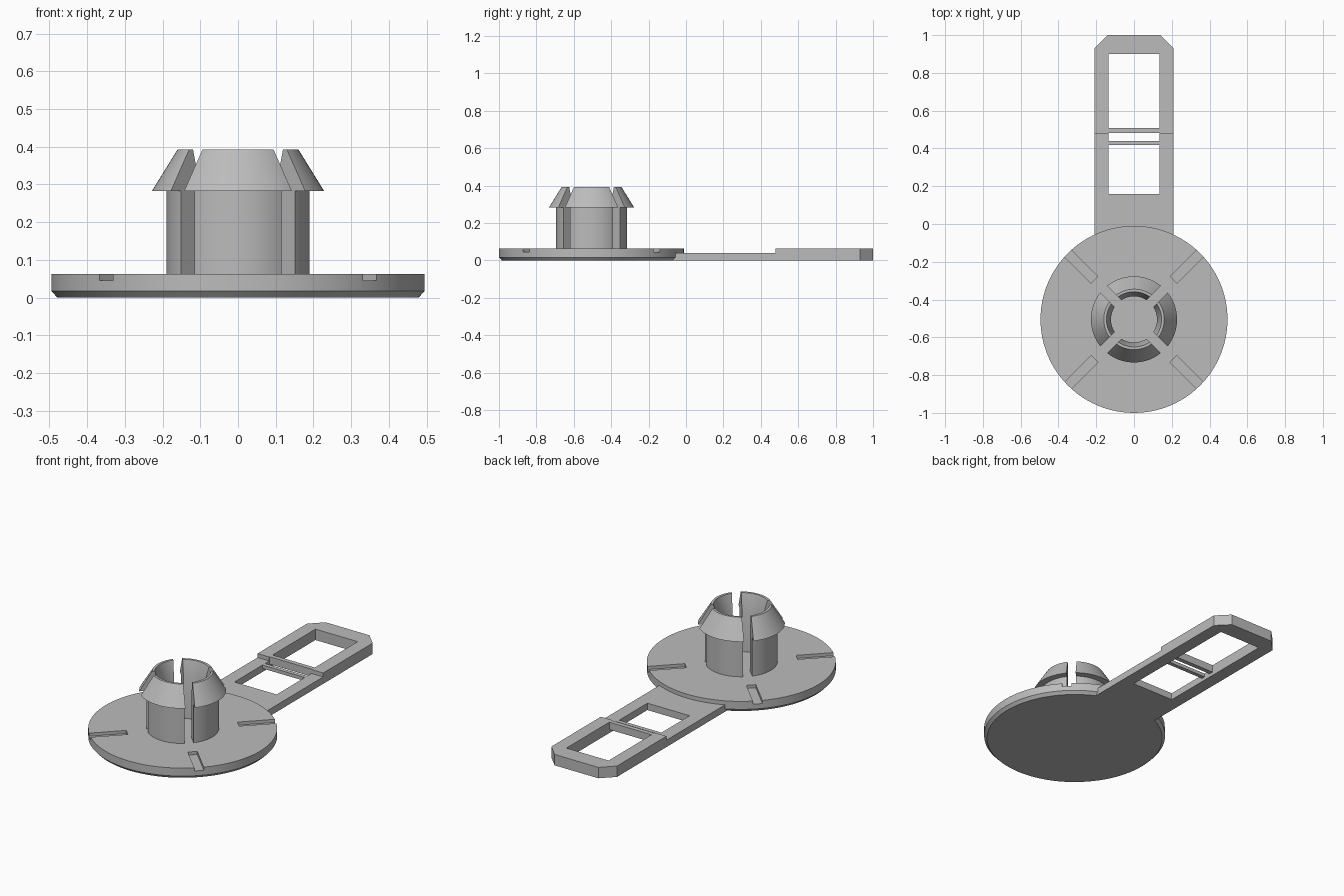
import bpy, bmesh, math
from mathutils import Matrix

cube = bpy.data.objects.get("Cube")
if cube:
    bpy.data.objects.remove(cube, do_unlink=True)

CY = -0.505      # centre of the round base
TOP = 0.063      # base thickness
STRAP = 0.04     # thin strap thickness
SLOT = 0.05      # width of slots and grooves

grey = bpy.data.materials.new("plain grey")
grey.use_nodes = True
grey.diffuse_color = (0.5, 0.5, 0.5, 1)
grey.node_tree.nodes["Principled BSDF"].inputs["Base Color"].default_value = (0.5, 0.5, 0.5, 1)


def finish(name, bm):
    bmesh.ops.recalc_face_normals(bm, faces=bm.faces)
    mesh = bpy.data.meshes.new(name)
    bm.to_mesh(mesh)
    bm.free()
    mesh.materials.append(grey)
    ob = bpy.data.objects.new(name, mesh)
    bpy.context.collection.objects.link(ob)
    return ob


def lathe(name, profile, closed, steps=96):
    """Spin an (r, z) profile around the base axis."""
    bm = bmesh.new()
    vs = [bm.verts.new((r, CY, z)) for r, z in profile]
    pairs = list(zip(vs, vs[1:])) + ([(vs[-1], vs[0])] if closed else [])
    edges = [bm.edges.new(p) for p in pairs]
    bmesh.ops.spin(bm, geom=vs + edges, cent=(0, CY, 0), axis=(0, 0, 1),
                   angle=math.tau, steps=steps, use_duplicate=False)
    bmesh.ops.remove_doubles(bm, verts=bm.verts, dist=1e-5)
    return finish(name, bm)


def prism(name, outline, z0, z1):
    """Extrude an (x, y) outline upwards."""
    bm = bmesh.new()
    face = bm.faces.new([bm.verts.new((x, y, z0)) for x, y in outline])
    up = bmesh.ops.extrude_face_region(bm, geom=[face])["geom"]
    bmesh.ops.translate(bm, vec=(0, 0, z1 - z0),
                        verts=[v for v in up if isinstance(v, bmesh.types.BMVert)])
    return finish(name, bm)


def block(name, x0, x1, y0, y1, z0, z1):
    return prism(name, [(x0, y0), (x1, y0), (x1, y1), (x0, y1)], z0, z1)


def radial_block(name, r0, r1, z0, z1, degrees):
    ob = block(name, r0, r1, -SLOT / 2, SLOT / 2, z0, z1)
    ob.data.transform(Matrix.Translation((0, CY, 0)) @
                      Matrix.Rotation(math.radians(degrees), 4, "Z"))
    return ob


def combine(ob, other, operation):
    """Apply a boolean and discard the second object."""
    mod = ob.modifiers.new("boolean", "BOOLEAN")
    mod.operation, mod.object, mod.solver = operation, other, "EXACT"
    bpy.context.view_layer.update()
    bpy.ops.object.select_all(action="DESELECT")
    bpy.context.view_layer.objects.active = ob
    ob.select_set(True)
    bpy.ops.object.modifier_apply(modifier=mod.name)
    bpy.data.objects.remove(other, do_unlink=True)


def smooth(ob):
    bpy.ops.object.select_all(action="DESELECT")
    bpy.context.view_layer.objects.active = ob
    ob.select_set(True)
    bpy.ops.object.shade_smooth_by_angle(angle=math.radians(25))


# Round base with a chamfered lower rim, joined to the thin strap
base = lathe("base_and_strap", [(0, 0), (0.479, 0), (0.495, 0.017), (0.495, TOP), (0, TOP)], False)
combine(base, block("thin_strap", -0.21, 0.21, -0.2, 0.6, 0, STRAP), "UNION")

# Thick strap end with clipped corners
tip = [(-0.21, 0.478), (0.21, 0.478), (0.21, 0.93), (0.14, 1), (-0.14, 1), (-0.21, 0.93)]
combine(base, prism("thick_end", tip, 0, TOP), "UNION")

# Strap windows, leaving two narrow bars across the opening
for y0, y1 in ((0.16, 0.417), (0.44, 0.482), (0.508, 0.90)):
    combine(base, block("window", -0.135, 0.135, y0, y1, -0.1, 0.2), "DIFFERENCE")
# Raise the underside of the bars
combine(base, block("bar_relief", -0.135, 0.135, 0.41, 0.52, -0.1, 0.02), "DIFFERENCE")

# Four shallow grooves running out to the rim
for a in (45, 135, 225, 315):
    combine(base, radial_block("groove", 0.296, 0.6, 0.045, 0.2, a), "DIFFERENCE")
smooth(base)

# Hollow snap post with a tapered barbed head, split into four prongs
post = lathe("snap_post", [(0.122, TOP - 0.01), (0.19, TOP - 0.01), (0.19, 0.283), (0.228, 0.283),
                           (0.16, 0.393), (0.146, 0.393), (0.122, 0.30)], True)
for a in (45, 135):
    combine(post, radial_block("slot", -0.4, 0.4, TOP - 0.05, 0.6, a), "DIFFERENCE")
smooth(post)
